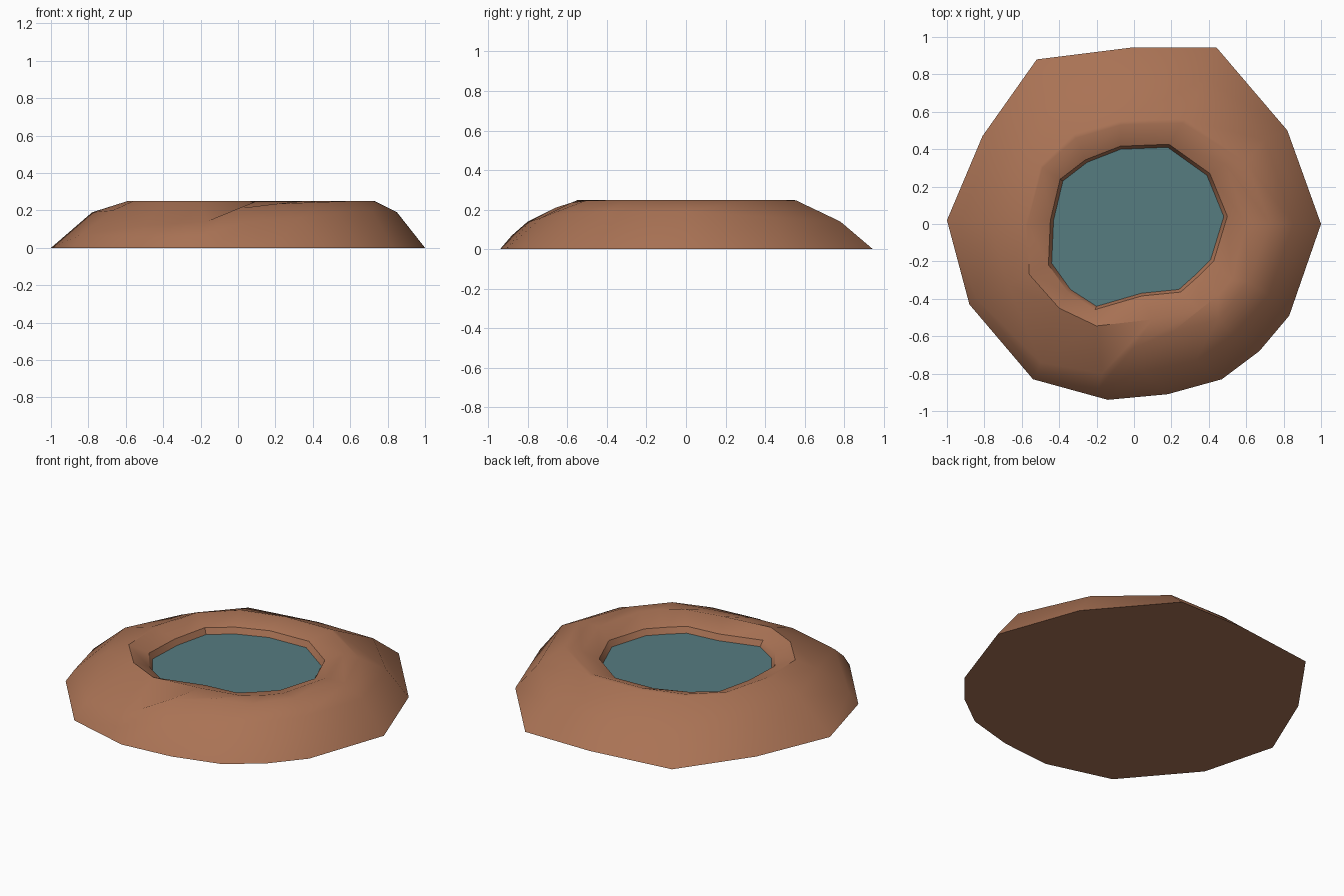
import bpy, bmesh, math

if "Cube" in bpy.data.objects:
    bpy.data.objects.remove(bpy.data.objects["Cube"])


def material(name, rgb):
    m = bpy.data.materials.new(name)
    m.diffuse_color = (*rgb, 1)
    m.use_nodes = True
    m.node_tree.nodes["Principled BSDF"].inputs["Base Color"].default_value = m.diffuse_color
    return m


def loft(name, rings, mat, cap_first=False, cap_last=False, smooth=False):
    """Skin a stack of equal-length rings with quads."""
    bm = bmesh.new()
    loops = [[bm.verts.new(p) for p in r] for r in rings]
    n = len(loops[0])
    for lo, hi in zip(loops, loops[1:]):
        for i in range(n):
            j = (i + 1) % n
            bm.faces.new((lo[i], lo[j], hi[j], hi[i]))
    if cap_first:
        bm.faces.new(loops[0][::-1])
    if cap_last:
        bm.faces.new(loops[-1])
    me = bpy.data.meshes.new(name)
    bm.to_mesh(me)
    bm.free()
    me.materials.append(mat)
    ob = bpy.data.objects.new(name, me)
    bpy.context.collection.objects.link(ob)
    if smooth:
        bpy.ops.object.select_all(action='DESELECT')
        ob.select_set(True)
        bpy.context.view_layer.objects.active = ob
        bpy.ops.object.shade_smooth_by_angle(angle=math.radians(35))
    return ob


def level(outline, z, scale=1.0):
    return [(x * scale, y * scale, z) for x, y in outline]


earth = material("earth brown", (0.40, 0.17, 0.09))
teal = material("water teal", (0.093, 0.20, 0.216))

# Irregular outlines, counter-clockwise from +x
base = [(1, 0), (.82, .5), (.44, .945), (0, .945), (-.52, .88), (-.81, .47), (-1, .02),
        (-.88, -.43), (-.54, -.83), (-.14, -.94), (.18, -.91), (.47, -.83), (.67, -.68), (.83, -.49)]
shoulder = [(.85, 0, .19), (.70, .45, .16), (.38, .78, .14), (0, .78, .14), (-.44, .73, .13),
            (-.67, .40, .15), (-.78, .01, .19), (-.84, -.40, .07), (-.52, -.80, .06),
            (-.19, -.88, .07), (.05, -.79, .14), (.33, -.73, .16), (.53, -.59, .18), (.72, -.38, .19)]
crest = [(.73, 0, .25), (.60, .33, .25), (.27, .56, .245), (-.07, .55, .245), (-.32, .48, .245),
         (-.50, .31, .245), (-.59, 0, .25), (-.67, -.33, .20), (-.50, -.74, .12),
         (-.17, -.80, .14), (0, -.66, .21), (.20, -.58, .235), (.45, -.51, .245), (.61, -.31, .25)]
rim = [(.60, 0), (.49, .32), (.26, .54), (-.07, .53), (-.31, .46), (-.49, .30), (-.57, 0),
       (-.56, -.27), (-.40, -.45), (-.20, -.545), (.10, -.51), (.35, -.46), (.45, -.38), (.52, -.30)]
pool = [(.48, .04), (.39, .26), (.18, .41), (-.07, .40), (-.25, .33), (-.38, .23), (-.43, .02),
        (-.44, -.21), (-.34, -.35), (-.20, -.44), (.04, -.37), (.24, -.35), (.33, -.27), (.41, -.19)]

# Earth mound with a hollow, closed underneath
loft("earth_mound", [level(base, 0), shoulder, crest, level(rim, .25),
                     level(pool, .205, 1.04), level(pool, .17)],
     earth, cap_first=True, smooth=True)

# Water surface filling the hollow
loft("water_surface", [level(pool, .17)], teal, cap_last=True)
